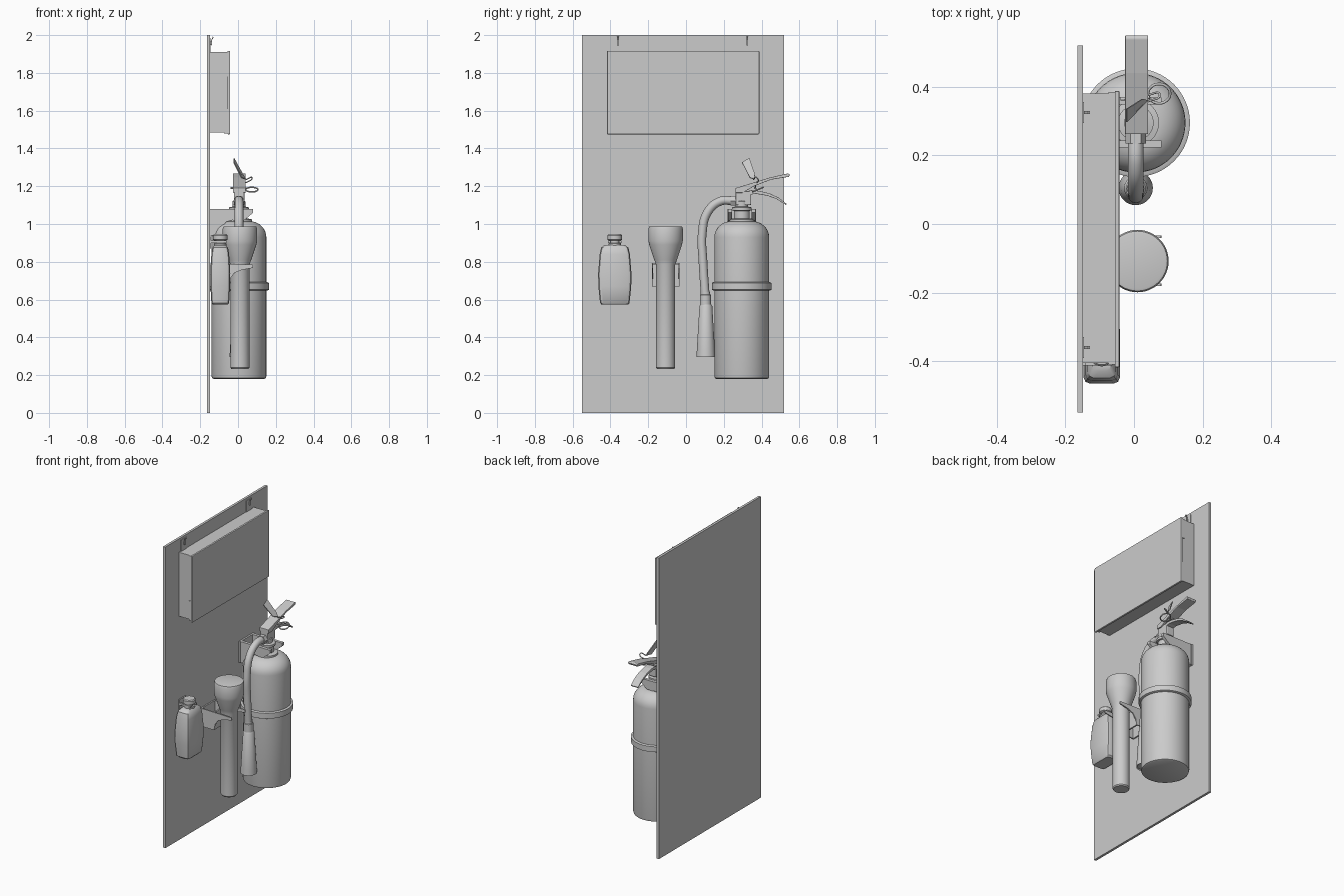
import bpy, bmesh, math
from mathutils import Vector, Matrix

cube = bpy.data.objects.get("Cube")
if cube:
    bpy.data.objects.remove(cube, do_unlink=True)

grey = bpy.data.materials.new("plain grey")
grey.use_nodes = True
grey.diffuse_color = (0.6, 0.6, 0.6, 1)
grey.node_tree.nodes["Principled BSDF"].inputs["Base Color"].default_value = (0.6, 0.6, 0.6, 1)


def finish(name, bm, smooth=False, bevel=0):
    bmesh.ops.recalc_face_normals(bm, faces=bm.faces)
    me = bpy.data.meshes.new(name)
    bm.to_mesh(me)
    bm.free()
    me.materials.append(grey)
    ob = bpy.data.objects.new(name, me)
    bpy.context.collection.objects.link(ob)
    if bevel:
        mod = ob.modifiers.new("Bevel", 'BEVEL')
        mod.width, mod.segments = bevel, 2
    if smooth:
        bpy.ops.object.select_all(action='DESELECT')
        ob.select_set(True)
        bpy.context.view_layer.objects.active = ob
        bpy.ops.object.shade_smooth_by_angle(angle=math.radians(35))
    return ob


def box(name, x, y, z, bevel=0):
    """Box from (min, max) ranges."""
    bm = bmesh.new()
    size = [r[1] - r[0] for r in (x, y, z)]
    mid = Vector([sum(r) / 2 for r in (x, y, z)])
    bmesh.ops.create_cube(bm, size=1, matrix=Matrix.Translation(mid) @ Matrix.Diagonal((*size, 1)))
    return finish(name, bm, bevel=bevel)


def loft(name, rings, smooth=True):
    """Join closed rings of points and cap the ends."""
    bm = bmesh.new()
    vs = [[bm.verts.new(p) for p in ring] for ring in rings]
    n = len(vs[0])
    for a, b in zip(vs, vs[1:]):
        for i in range(n):
            bm.faces.new((a[i], a[(i + 1) % n], b[(i + 1) % n], b[i]))
    bm.faces.new(vs[0][::-1])
    bm.faces.new(vs[-1])
    return finish(name, bm, smooth)


def turned(name, x, y, profile, sides=48):
    """Upright lathe part from (radius, z) pairs."""
    angles = [2 * math.pi * i / sides for i in range(sides)]
    return loft(name, [[(x + r * math.cos(a), y + r * math.sin(a), z) for a in angles]
                       for r, z in profile])


def plate(name, pts, axis, lo, hi, bevel=0):
    """Extruded outline: axis 'x' takes (y, z) points, axis 'y' takes (x, z)."""
    put = (lambda p, d: (d, *p)) if axis == 'x' else (lambda p, d: (p[0], d, p[1]))
    ob = loft(name, [[put(p, d) for p in pts] for d in (lo, hi)], False)
    if bevel:
        mod = ob.modifiers.new("Bevel", 'BEVEL')
        mod.width, mod.segments = bevel, 2
    return ob


def tube(name, pts, radius, sides=16, closed=False):
    """Round tube along a smooth path."""
    cu = bpy.data.curves.new(name, 'CURVE')
    cu.dimensions = '3D'
    cu.bevel_depth, cu.bevel_resolution = radius, sides // 4
    cu.use_fill_caps = True
    cu.resolution_u = 8
    sp = cu.splines.new('BEZIER')
    sp.bezier_points.add(len(pts) - 1)
    sp.use_cyclic_u = closed
    for bp, p in zip(sp.bezier_points, pts):
        bp.co = p
        bp.handle_left_type = bp.handle_right_type = 'AUTO'
    cu.materials.append(grey)
    ob = bpy.data.objects.new(name, cu)
    bpy.context.collection.objects.link(ob)
    return ob


WALL = -0.149

# Backing board
box("board", (-0.165, WALL), (-0.55, 0.52), (0, 2))

# Cabinet: body, lid with a raised rim, side catches
box("cabinet_body", (WALL, -0.055), (-0.405, 0.38), (1.485, 1.91))
box("cabinet_lid", (-0.056, -0.042), (-0.418, 0.388), (1.475, 1.917), 0.004)
for side, y in (("front", -0.409), ("back", 0.38)):
    for level, z in (("lower", 1.48), ("upper", 1.78)):
        box(f"cabinet_{side}_{level}_hinge", (-0.074, -0.054), (y, y + 0.005), (z, z + 0.13))

# Two hangers above the cabinet
for side, y in (("front", -0.36), ("back", 0.325)):
    box(f"{side}_hanger_plate", (WALL, -0.145), (y - 0.03, y + 0.03), (1.90, 1.985))
    plate(f"{side}_hanger_hook", [(WALL, 1.95), (-0.137, 1.945), (-0.137, 1.975), (-0.128, 1.99),
                                  (-0.134, 1.992), (-0.144, 1.965), (WALL, 1.965)], 'y', y - 0.004, y + 0.004)

# Extinguisher tank with domed shoulder and band
EX, EY = 0.005, 0.295
dome = [(0.055 + 0.09 * math.cos(a), 0.93 + 0.085 * math.sin(a))
        for a in (math.radians(11.25 * i) for i in range(9))]
turned("extinguisher_tank", EX, EY, [(0.134, 0.18), (0.142, 0.184), (0.145, 0.195)] + dome, 64)
turned("extinguisher_band", EX, EY, [(0.15, 0.648), (0.158, 0.652), (0.158, 0.688), (0.15, 0.692)], 64)
turned("tank_neck", EX, EY, [(0.068, 1.005), (0.068, 1.025), (0.042, 1.03), (0.042, 1.07),
                             (0.052, 1.072), (0.052, 1.088), (0.034, 1.092), (0.034, 1.12),
                             (0.026, 1.125), (0.026, 1.17)], 32)

# Forked wall bracket under the valve
fork = [(WALL, 1.08), (0.08, 1.08), (0.08, 1.06), (0.045, 1.03), (0.03, 1.018), (-0.03, 1.02),
        (-0.06, 1.012), (-0.09, 0.98), (-0.1, 0.94), (WALL, 0.94)]
for side, y in (("front", 0.223), ("back", 0.348)):
    plate(f"tank_bracket_{side}_arm", fork, 'y', y, y + 0.02)
box("tank_bracket_plate", (WALL, -0.138), (0.22, 0.37), (0.94, 1.08))

# Valve block and hose outlet
box("valve_block", (-0.022, 0.034), (0.262, 0.345), (1.1, 1.175), 0.006)
loft("hose_outlet", [[(EX + r * math.cos(a), y, 1.123 + r * math.sin(a))
                      for a in (math.pi * i / 3 for i in range(6))]
                     for r, y in ((0.03, 0.235), (0.03, 0.265))], False)

# Grip and squeeze lever
plate("upper_grip", [(0.262, 1.165), (0.30, 1.165), (0.36, 1.20), (0.45, 1.235), (0.545, 1.25),
                     (0.55, 1.262), (0.54, 1.268), (0.44, 1.245), (0.262, 1.19)],
      'x', -0.026, 0.041, 0.002)
plate("lower_grip", [(0.335, 1.155), (0.37, 1.16), (0.43, 1.15), (0.48, 1.132), (0.53, 1.1),
                     (0.532, 1.107), (0.49, 1.14), (0.44, 1.163), (0.39, 1.175), (0.335, 1.18)],
      'x', -0.02, 0.034, 0.002)

# Safety pin, ring and tag
tube("safety_pin", [(-0.04, 0.365, 1.19), (0.0, 0.365, 1.19), (0.045, 0.37, 1.187)], 0.005)
tube("pin_ring", [(0.073 + 0.032 * math.cos(a), 0.38 + 0.028 * math.sin(a),
                   1.182 + 0.012 * math.sin(a)) for a in (math.pi * i / 4 for i in range(8))],
     0.004, closed=True)
tube("tag_string", [(0.04, 0.357, 1.235), (0.075, 0.375, 1.275 - 0.03), (0.02, 0.37, 1.21),
                    (-0.035, 0.365, 1.19)], 0.003)
tag = [(-0.022, 0.297, 1.325), (-0.022, 0.335, 1.348), (0.025, 0.365, 1.262),
       (0.04, 0.36, 1.238), (0.018, 0.338, 1.245)]
loft("inspection_tag", [[(x + d, y, z + d) for x, y, z in tag] for d in (-0.002, 0.002)], False)

# Hose, ferrule and discharge horn
tube("hose", [(EX, 0.255, 1.123), (EX, 0.18, 1.12), (EX, 0.113, 1.06), (EX, 0.086, 0.95),
              (EX, 0.09, 0.8), (EX, 0.102, 0.62)], 0.023)
turned("hose_ferrule", EX, 0.103, [(0.029, 0.572), (0.029, 0.625), (0.025, 0.628), (0.025, 0.64)], 24)
turned("discharge_horn", EX, 0.105, [(0.043, 0.30), (0.05, 0.295), (0.048, 0.33), (0.034, 0.565),
                                     (0.028, 0.575)], 32)

# Torch: slim body, flared head
turned("torch", 0.01, -0.108, [(0.046, 0.233), (0.051, 0.24), (0.051, 0.785), (0.06, 0.81),
                               (0.087, 0.89), (0.091, 0.91), (0.091, 0.975), (0.087, 0.986),
                               (0.08, 0.988)], 48)

# Torch holder
arm = [(WALL, 0.79), (0.078, 0.785), (0.08, 0.768), (0.02, 0.757), (-0.02, 0.74), (-0.042, 0.71),
       (-0.05, 0.67), (WALL, 0.67)]
for side, y in (("front", -0.181), ("back", -0.041)):
    plate(f"torch_holder_{side}_arm", arm, 'y', y, y + 0.007)
box("torch_holder_back", (WALL, -0.14), (-0.181, -0.034), (0.67, 0.79))
box("torch_holder_bridge", (-0.06, -0.05), (-0.181, -0.034), (0.67, 0.785))

# Small bottle: bevelled rectangular sections
BX, BY = -0.094, -0.377


def section(hx, hy, z, c=0.018):
    corner = [(hx, hy - c), (hx - c * 0.3, hy - c * 0.3), (hx - c, hy)]
    q = corner + [(-x, y) for x, y in reversed(corner)]
    q += [(-x, -y) for x, y in q]
    return [(BX + x, BY + y, z) for x, y in q]


loft("bottle", [section(*s) for s in ((0.040, 0.070, 0.573), (0.047, 0.078, 0.582), (0.052, 0.087, 0.67),
                                      (0.053, 0.088, 0.74), (0.047, 0.080, 0.84), (0.041, 0.072, 0.875),
                                      (0.028, 0.052, 0.89))])
turned("bottle_neck", BX, BY, [(0.032, 0.88), (0.032, 0.898), (0.024, 0.9), (0.024, 0.92)], 24)
turned("bottle_cap", BX, BY, [(0.03, 0.912), (0.038, 0.917), (0.038, 0.94), (0.033, 0.946)], 24)

# Clip that carries the bottle by its neck
box("bottle_clip_plate", (WALL, -0.142), (BY - 0.035, BY + 0.035), (0.87, 0.935))
for side, d in (("front", -1), ("back", 1)):
    y = BY + d * 0.029
    box(f"bottle_clip_{side}_arm", (WALL, -0.062), (y - 0.006, y + 0.006), (0.9, 0.912))
